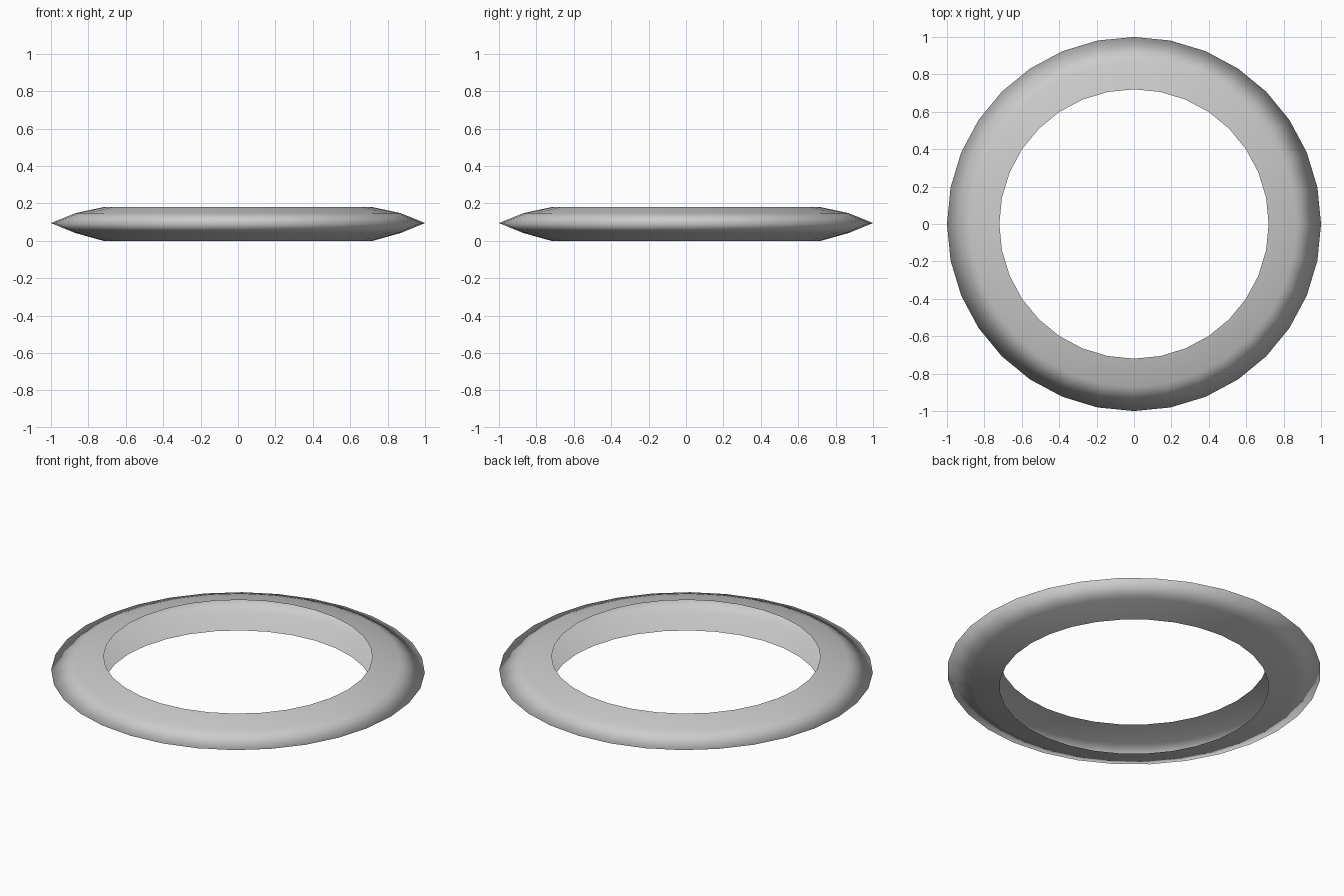
import bpy, bmesh, math

if "Cube" in bpy.data.objects:
    bpy.data.objects.remove(bpy.data.objects["Cube"])

SEGMENTS = 32
# Cross-section (radius, height), bottom inner lip -> outer rim -> top inner lip
PROFILE = [(0.72, 0.0), (0.87, 0.042), (1.0, 0.095), (0.87, 0.148), (0.72, 0.18)]

# Open-centred ring shell, made by spinning the profile
bm = bmesh.new()
rings = []
for r, z in PROFILE:
    rings.append([bm.verts.new((r * math.cos(a), r * math.sin(a), z))
                  for a in (2 * math.pi * i / SEGMENTS for i in range(SEGMENTS))])

for low, high in zip(rings, rings[1:]):
    for i in range(SEGMENTS):
        j = (i + 1) % SEGMENTS
        face = bm.faces.new((low[i], low[j], high[j], high[i]))
        face.smooth = True

mesh = bpy.data.meshes.new("ring_shell")
bm.to_mesh(mesh)
bm.free()
ring = bpy.data.objects.new("ring_shell", mesh)
bpy.context.collection.objects.link(ring)
